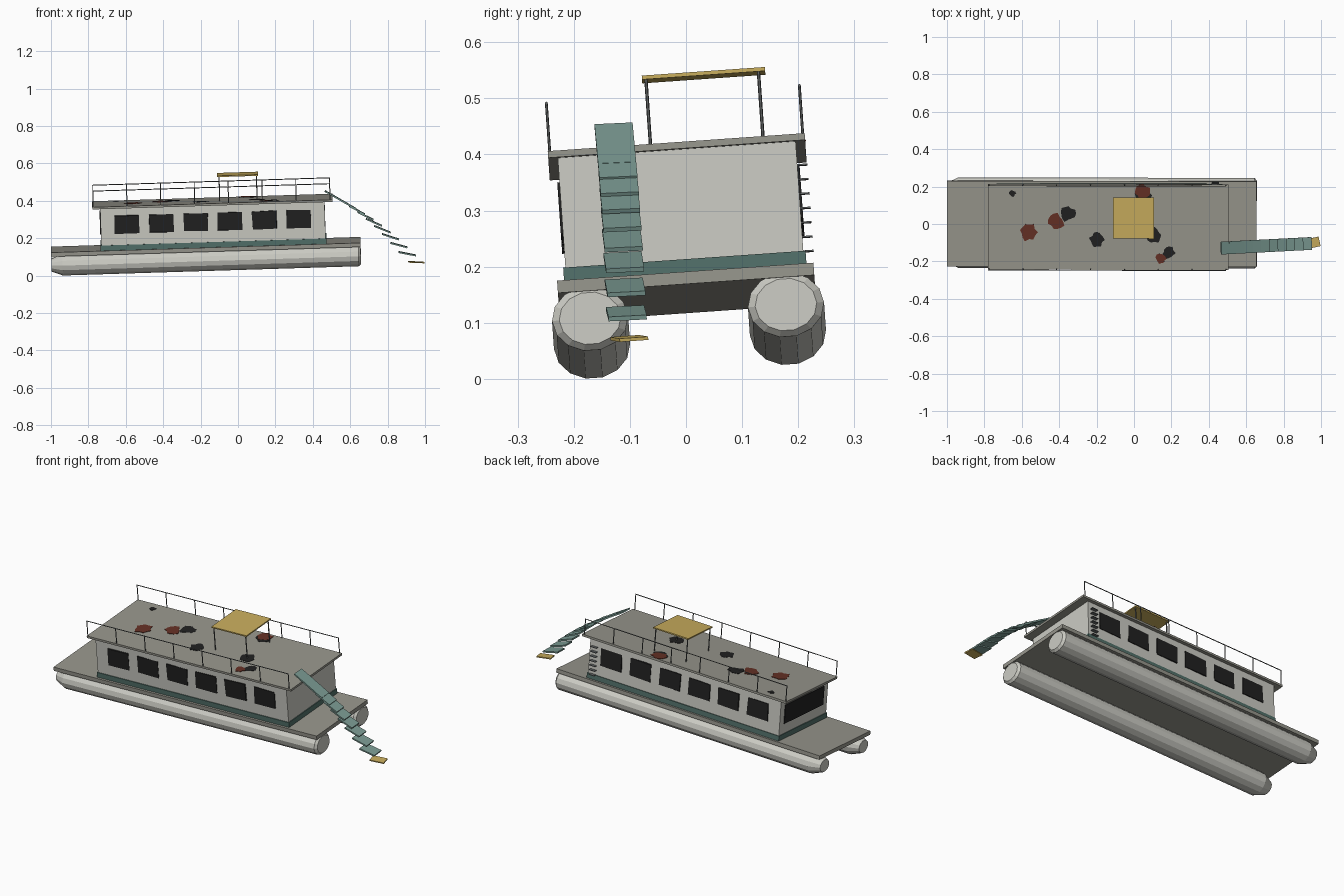
import bpy, bmesh, math, random
from mathutils import Matrix, Vector, Euler

if "Cube" in bpy.data.objects:
    bpy.data.objects.remove(bpy.data.objects["Cube"])

random.seed(4)

def mat(name, r, g, b):
    m = bpy.data.materials.new(name)
    m.diffuse_color = (r, g, b, 1)
    m.use_nodes = True
    m.node_tree.nodes["Principled BSDF"].inputs["Base Color"].default_value = m.diffuse_color
    return m

WHITE = mat("hull_white", 0.60, 0.60, 0.55)
GREY = mat("deck_grey", 0.31, 0.305, 0.265)
STRIPE = mat("dark_teal", 0.085, 0.165, 0.145)
TEAL = mat("faded_teal", 0.20, 0.33, 0.295)
BLACK = mat("black", 0.015, 0.015, 0.015)
RED = mat("rust_red", 0.13, 0.03, 0.018)
GOLD = mat("straw_gold", 0.58, 0.42, 0.11)
METAL = mat("rail_metal", 0.13, 0.14, 0.14)

# The whole boat lists: bow pitch and sideways roll
LIST = (Matrix.Translation((0.005, 0.012, 0.0))
        @ Matrix.Rotation(math.radians(4), 4, 'X')
        @ Matrix.Rotation(math.radians(-1.8), 4, 'Y'))

def finish(bm, name, material, matrix=LIST):
    bmesh.ops.recalc_face_normals(bm, faces=bm.faces)
    bm.transform(matrix)
    me = bpy.data.meshes.new(name)
    bm.to_mesh(me)
    bm.free()
    me.materials.append(material)
    ob = bpy.data.objects.new(name, me)
    bpy.context.collection.objects.link(ob)
    return ob

def add_box(bm, lo, hi):
    lo, hi = Vector(lo), Vector(hi)
    m = Matrix.Translation((lo + hi) / 2) @ Matrix.Diagonal((*(hi - lo), 1))
    bmesh.ops.create_cube(bm, size=1, matrix=m)

def box(name, lo, hi, material, matrix=LIST):
    bm = bmesh.new()
    add_box(bm, lo, hi)
    return finish(bm, name, material, matrix)

def add_rod(bm, a, b, r=0.003, n=6):
    a, b = Vector(a), Vector(b)
    rot = (b - a).to_track_quat('Z', 'Y').to_matrix().to_4x4()
    bmesh.ops.create_cone(bm, cap_ends=True, segments=n, radius1=r, radius2=r,
                          depth=(b - a).length,
                          matrix=Matrix.Translation((a + b) / 2) @ rot)

# Pontoons: 14-sided flattened tubes, tapered bow, small chamfer at the stern
for side, v in (("front", -0.175), ("back", 0.175)):
    bm = bmesh.new()
    rings = []
    for u, k in ((-1.0, 0.6), (-0.94, 1.0), (0.643, 1.0), (0.655, 0.81)):
        rings.append([bm.verts.new((u, v + 0.068 * k * math.cos(i * math.tau / 14),
                                    0.100 + 0.058 * k * math.sin(i * math.tau / 14)))
                      for i in range(14)])
    for a, b in zip(rings, rings[1:]):
        for i in range(14):
            j = (i + 1) % 14
            bm.faces.new((a[i], a[j], b[j], b[i]))
    bm.faces.new(rings[0])
    bm.faces.new(rings[-1])
    finish(bm, side + "_pontoon", WHITE)

# Deck, cabin, stripe and roof
box("deck", (-1.0, -0.229, 0.149), (0.655, 0.229, 0.171), GREY)
box("cabin", (-0.73, -0.2125, 0.169), (0.47, 0.2125, 0.396), WHITE)
box("cabin_stripe", (-0.734, -0.2165, 0.170), (0.474, 0.2165, 0.199), STRIPE)
box("roof", (-0.772, -0.2295, 0.395), (0.513, 0.2295, 0.407), GREY)

# Windows: six on each long side, one wide one at the bow end
for side, s in (("front", -1), ("back", 1)):
    bm = bmesh.new()
    for i in range(6):
        c = -0.59 + 0.184 * i
        y = sorted((s * 0.211, s * 0.2165))
        add_box(bm, (c - 0.065, y[0], 0.261), (c + 0.065, y[1], 0.356))
    for vert in bm.verts:
        vert.co.x += random.uniform(-0.003, 0.003)
        vert.co.z += random.uniform(-0.003, 0.003)
    finish(bm, side + "_windows", BLACK)
box("bow_window", (-0.734, -0.175, 0.255), (-0.728, 0.175, 0.36), BLACK)

# Ladder rungs on the back wall
bm = bmesh.new()
for i in range(7):
    w = 0.199 + 0.0257 * i
    add_box(bm, (0.42, 0.21, w - 0.0015), (0.455, 0.231, w + 0.0015))
finish(bm, "ladder_rungs", METAL)

# Roof railings
for side, v in (("front", -0.226), ("back", 0.226)):
    bm = bmesh.new()
    for i in range(8):
        u = -0.767 + 0.181 * i
        add_rod(bm, (u, v, 0.405), (u, v, 0.493), 0.0025)
    add_rod(bm, (-0.769, v, 0.493), (0.502, v, 0.493), 0.0025)
    finish(bm, side + "_railing", METAL)

# Canopy on four posts
box("canopy", (-0.10, -0.053, 0.535), (0.12, 0.167, 0.542), GOLD)
bm = bmesh.new()
for u in (-0.09, 0.11):
    for v in (-0.046, 0.155):
        add_rod(bm, (u, v, 0.405), (u, v, 0.536))
finish(bm, "canopy_posts", METAL)

# Stains on the roof: jagged flat patches (x, y, radius)
def stains(name, spots, material, top):
    bm = bmesh.new()
    for x, y, r in spots:
        pts = []
        for i in range(13):
            a = i * math.tau / 13
            k = r * random.uniform(0.68, 1.08)
            pts.append(bm.verts.new((x + 0.008 + k * math.cos(a),
                                     y + 0.0164 + k * math.sin(a), top)))
        f = bm.faces.new(pts)
        ext = bmesh.ops.extrude_face_region(bm, geom=[f])["geom"]
        for g in ext:
            if isinstance(g, bmesh.types.BMVert):
                g.co.z = 0.4065
    finish(bm, name, material)

stains("soot_stains", [(-0.65, 0.163, 0.02), (-0.355, 0.055, 0.045), (-0.2, -0.085, 0.042),
                       (0.05, 0.155, 0.045), (0.105, -0.06, 0.045), (0.185, -0.155, 0.036)],
       BLACK, 0.4085)
stains("rust_stains", [(-0.565, -0.045, 0.05), (-0.415, 0.012, 0.045),
                       (0.045, 0.175, 0.042), (0.145, -0.185, 0.03)], RED, 0.4095)

# Sagging stair treads from the roof down to the last gold plank (x, z, tilt)
treads = [(0.505, 0.429, 30), (0.548, 0.405, 30), (0.592, 0.379, 29), (0.637, 0.350, 28),
          (0.682, 0.319, 26), (0.727, 0.285, 24), (0.772, 0.248, 22), (0.815, 0.208, 18),
          (0.860, 0.163, 15), (0.905, 0.117, 11)]
for i, (x, z, tilt) in enumerate(treads):
    y = -0.127 + 0.0023 * i
    m = (Matrix.Translation((x, y, z))
         @ Euler((math.radians(3), math.radians(tilt), math.radians(3))).to_matrix().to_4x4())
    box("stair_tread_%d" % (i + 1), (-0.046, -0.034, -0.004), (0.046, 0.034, 0.004), TEAL, m)
m = (Matrix.Translation((0.953, -0.101, 0.072))
     @ Euler((math.radians(4), math.radians(2), math.radians(12))).to_matrix().to_4x4())
box("bottom_plank", (-0.04, -0.026, -0.003), (0.04, 0.026, 0.003), GOLD, m)
